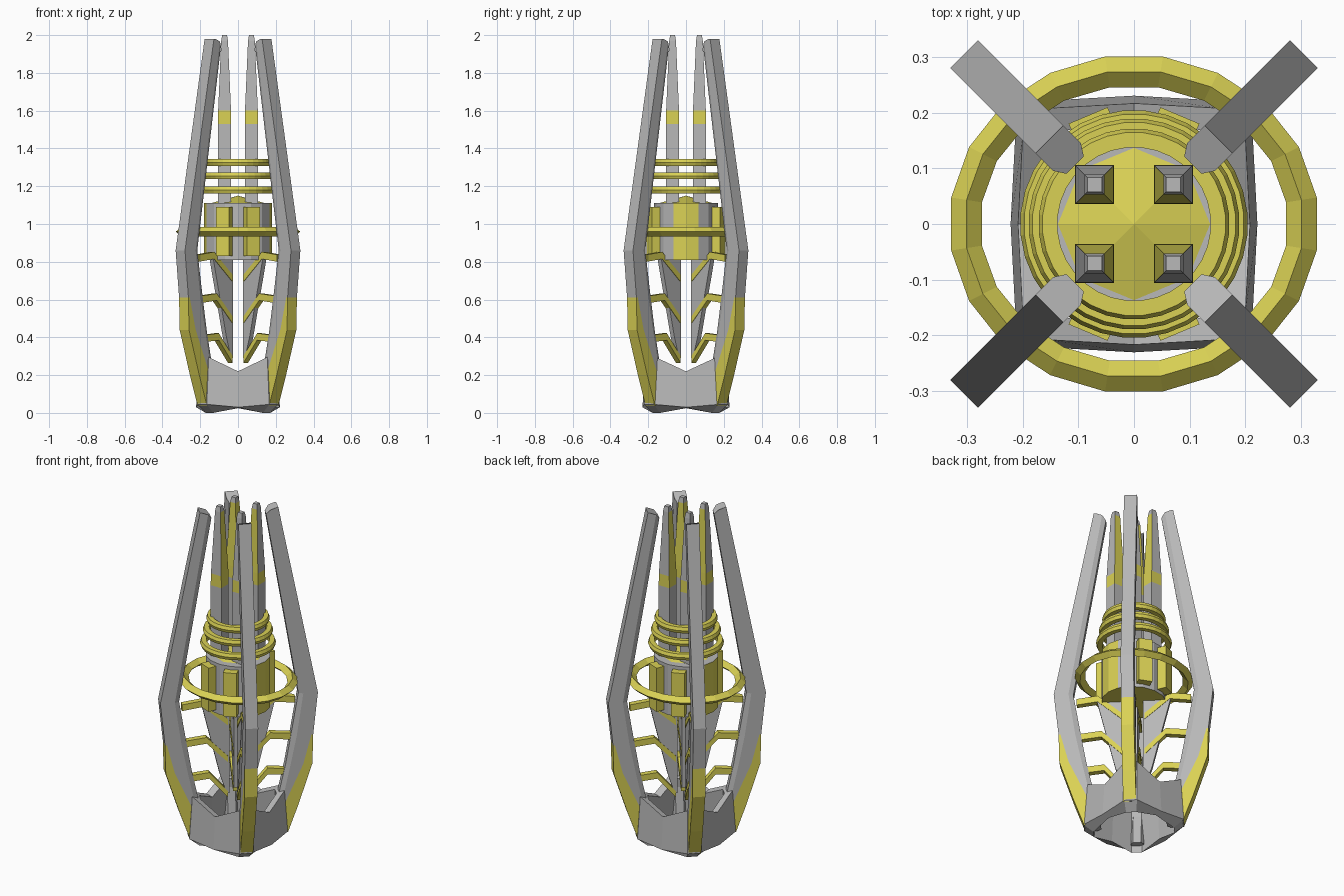
import bpy, math
from math import cos, sin, pi

cube = bpy.data.objects.get("Cube")
if cube:
    bpy.data.objects.remove(cube)


def material(name, color):
    m = bpy.data.materials.new(name)
    m.use_nodes = True
    m.diffuse_color = color
    m.node_tree.nodes["Principled BSDF"].inputs["Base Color"].default_value = color
    return m


grey = material("metal grey", (0.48, 0.48, 0.48, 1))
yellow = material("warm yellow", (0.70, 0.64, 0.09, 1))


def build(name, verts, faces, rule=None, turn=0, base=grey):
    """Mesh object; rule(face index) picks the yellow faces."""
    me = bpy.data.meshes.new(name)
    me.from_pydata(verts, [], faces)
    me.materials.append(base)
    me.materials.append(yellow)
    if rule:
        for p in me.polygons:
            p.material_index = int(rule(p.index))
    ob = bpy.data.objects.new(name, me)
    ob.rotation_euler.z = turn
    bpy.context.collection.objects.link(ob)
    return ob


def loft(name, rings, rule=None, turn=0, base=grey, loop=False):
    """Skin a list of equal rings; loop joins last to first, otherwise cap the ends."""
    n, k = len(rings[0]), len(rings)
    verts = [v for r in rings for v in r]
    faces = []
    for i in range(k if loop else k - 1):
        a, b = i * n, (i + 1) % k * n
        for j in range(n):
            q = (j + 1) % n
            faces.append((a + j, a + q, b + q, b + j))
    if not loop:
        faces.append(tuple(reversed(range(n))))
        faces.append(tuple(range((k - 1) * n, k * n)))
    return build(name, verts, faces, rule, turn, base)


def ellipse(rx, ry, z, n, shift=0.0):
    return [(rx * cos(2 * pi * (i + shift) / n), ry * sin(2 * pi * (i + shift) / n), z)
            for i in range(n)]


def block(name, lo, hi, turn, base):
    (x0, y0, z0), (x1, y1, z1) = lo, hi
    rings = [[(x0, y0, z), (x1, y0, z), (x1, y1, z), (x0, y1, z)] for z in (z0, z1)]
    return loft(name, rings, turn=turn, base=base)


# Outer arm section: height, outer radius, colour edge, shoulder and inner depth
arm = [(0.04, 0.268, 0.05, 0.07, 0.09), (0.2, 0.325, 0.08, 0.095, 0.12),
       (0.44, 0.402, 0.05, 0.12, 0.145), (0.61, 0.406, 0.01, 0.09, 0.12),
       (0.86, 0.432, 0.01, 0.08, 0.105), (1.98, 0.215, 0.01, 0.045, 0.065)]


def arm_ring(z, r, c, s, t):
    w, drop = 0.035, (0.04 if z > 1.9 else 0)
    half = [(r, w, z), (r - c, w, z), (r - s, w, z - drop / 3), (r - t, w * 0.63, z - drop)]
    return [(x, -y, h) for x, y, h in half] + half[::-1]


# Strut paths: bend radius, bend height
struts = [(0.195, 0.835), (0.175, 0.615), (0.16, 0.405)]

for k in range(4):
    turn = pi / 4 + k * pi / 2
    loft("outer_arm", [arm_ring(*a) for a in arm],
         lambda i: i < 24 and i % 8 in (0, 6, 7), turn)

    # Diagonal fin below the core
    fin = [[(0.05, -0.014, z), (r, -0.014, z), (r, 0.014, z), (0.05, 0.014, z)]
           for z, r in ((0.29, 0.065), (0.4, 0.10), (0.82, 0.20))]
    loft("lower_fin", fin, turn=turn)

    # Bent struts from fin to arm
    for rb, z in struts:
        path = [(0.058, z - 0.12), (rb, z), (0.31, z - 0.015)]
        rings = [[(r, -0.017, h - 0.02), (r, 0.017, h - 0.02),
                  (r, 0.017, h + 0.017), (r, -0.017, h + 0.017)] for r, h in path]
        loft("arm_strut", rings, turn=turn, base=yellow)

    # Upper pylon with a colour band and coloured inward faces
    rings = []
    for z, h in ((0.82, 0.035), (1.53, 0.035), (1.6, 0.034), (1.97, 0.018), (2.0, 0.013)):
        rings.append([(0.071 + a * h, 0.071 + b * h, z)
                      for a, b in ((-1, -1), (1, -1), (1, 1), (-1, 1))])
    loft("upper_pylon", rings,
         lambda i: 4 <= i < 8 or (8 <= i < 12 and i % 4 in (0, 3)), k * pi / 2)

# Base cup: hollow wall that dips in the middle of each side
quarter = [(0.222, 0.0), (0.213, 0.165), (0.165, 0.213)]


def cup_ring(scale, z_mid, z_corner):
    ring = []
    for k in range(4):
        c, s = round(cos(k * pi / 2)), round(sin(k * pi / 2))
        for j, (x, y) in enumerate(quarter):
            ring.append(((x * c - y * s) * scale, (x * s + y * c) * scale * 1.04,
                         z_corner if j else z_mid))
    return ring


loft("base_cup", [cup_ring(0.94, 0.22, 0.295), cup_ring(1, 0.03, 0.045),
                  cup_ring(0.8, 0.025, 0.0), cup_ring(0.76, 0.21, 0.27)], loop=True)

# Core drum with coloured side panels and underside
N = 16
loft("core_drum", [ellipse(0.18, 0.17, z, N) for z in (0.81, 1.11)],
     lambda i: i == N or (i < N and i % 8 in (0, 7)))
cone = ellipse(0.137, 0.137, 1.112, 8) + [(0, 0, 1.15)]
build("core_cap", cone, [(i, (i + 1) % 8, 8) for i in range(8)], base=yellow)

# Pairs of blocks on the front and back of the core
for side in (pi / 2, -pi / 2):
    for tilt in (-0.4, 0.4):
        block("core_block", (0.12, -0.038, 0.83), (0.212, 0.038, 1.09), side + tilt, yellow)


# Rings
def hoop(name, rx, ry, w, h, z, n, diamond):
    if diamond:
        prof = [(0, -h), (w, 0), (0, h), (-w, 0)]
    else:
        prof = [(-w, -h), (w * 0.6, -h), (w, 0), (w * 0.6, h), (-w, h)]
    loft(name, [ellipse(rx + a, ry + a, z + b, n, 0.5) for a, b in prof],
         base=yellow, loop=True)


hoop("wide_ring", 0.305, 0.277, 0.028, 0.025, 0.96, 20, True)
for z, r in ((1.18, 0.205), (1.255, 0.19), (1.325, 0.172)):
    hoop("upper_ring", r - 0.017, r - 0.017, 0.017, 0.018, z, 32, False)
